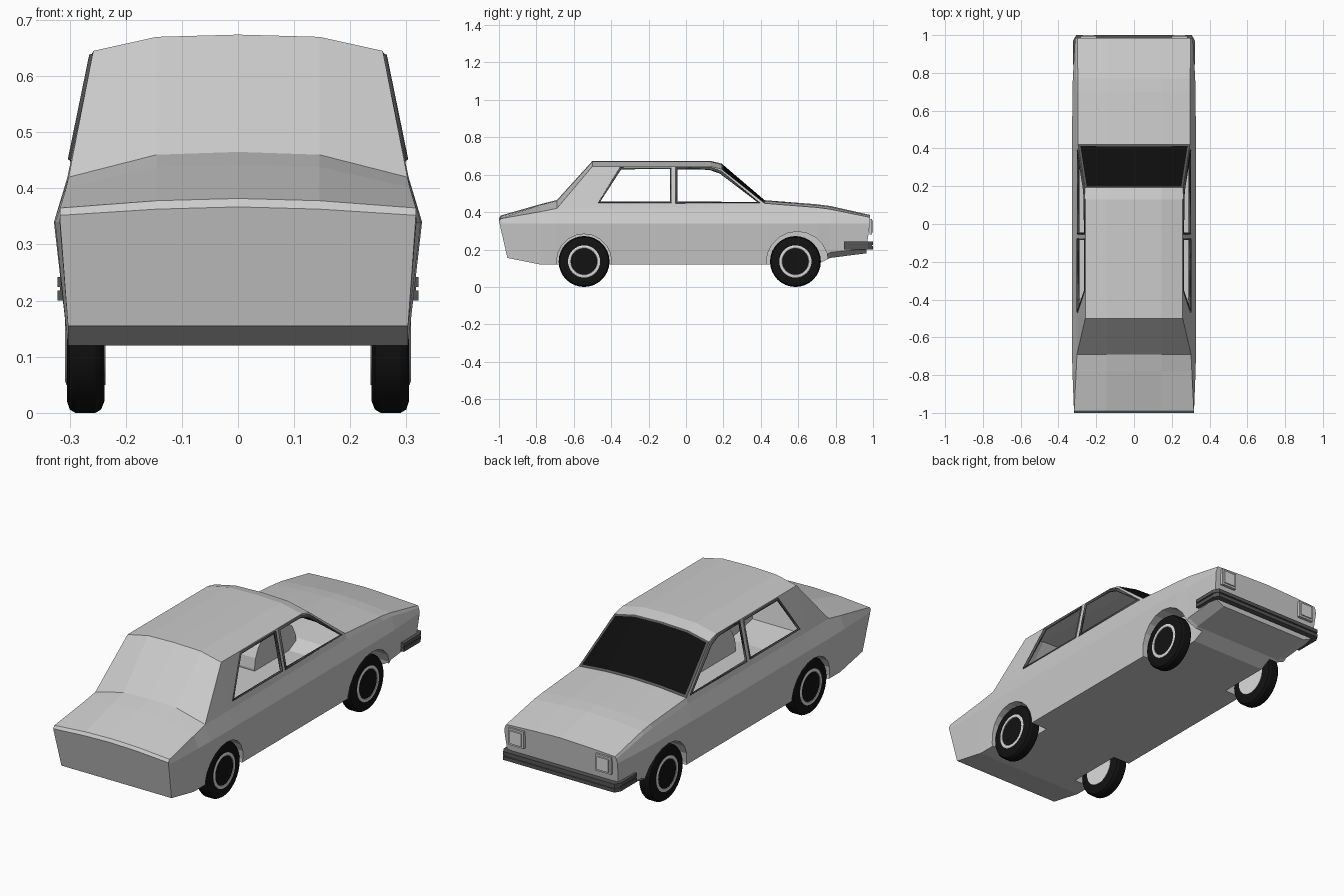
import bpy, bmesh, math
from mathutils import Vector

if "Cube" in bpy.data.objects:
    bpy.data.objects.remove(bpy.data.objects["Cube"])


def material(name, v):
    m = bpy.data.materials.new(name)
    m.diffuse_color = (v, v, v, 1)
    m.use_nodes = True
    m.node_tree.nodes["Principled BSDF"].inputs["Base Color"].default_value = m.diffuse_color
    return m


BODY = material("body grey", 0.60)
TRIM = material("dark grey trim", 0.09)
GLASS = material("black glass", 0.004)
TYRE = material("tyre black", 0.006)
HUB = material("light grey", 0.72)
CUT = material("helper", 0.5)


def add(name, bm, *mats):
    bmesh.ops.recalc_face_normals(bm, faces=bm.faces[:])
    me = bpy.data.meshes.new(name)
    bm.to_mesh(me)
    bm.free()
    ob = bpy.data.objects.new(name, me)
    bpy.context.collection.objects.link(ob)
    for m in mats:
        me.materials.append(m)
    return ob


def prism(name, pts, vec, mat):
    """Polygon of 3D points extruded along vec."""
    bm = bmesh.new()
    f = bm.faces.new([bm.verts.new(p) for p in pts])
    r = bmesh.ops.extrude_face_region(bm, geom=[f])
    bmesh.ops.translate(bm, vec=vec, verts=[v for v in r["geom"] if isinstance(v, bmesh.types.BMVert)])
    if not f.is_valid or len(bm.faces) < len(pts) + 2:
        bm.faces.new([v for v in bm.verts][:len(pts)])
    return add(name, bm, mat)


def lathe(name, prof, centre, side, mat, n=32):
    """Profile of (x, radius) turned around the axle."""
    bm = bmesh.new()
    rings = []
    for x, r in prof:
        rings.append([bm.verts.new((side * x, centre[0] + r * math.cos(2 * math.pi * i / n),
                                    centre[1] + r * math.sin(2 * math.pi * i / n))) for i in range(n)])
    for a, b in zip(rings, rings[1:]):
        for i in range(n):
            j = (i + 1) % n
            bm.faces.new((a[i], a[j], b[j], b[i]))
    bm.faces.new(rings[0])
    bm.faces.new(rings[-1])
    return add(name, bm, mat)


# Body stations: y top, y bottom, z keel, z sill, x waist, x/z shoulder, x/z upper edge, z crown side, z crown
stations = [
    (-1.0, -.955, .155, .155, .317, .317, .352, .317, .352, .363, .367),
    (-.99, -.945, .153, .153, .318, .317, .365, .317, .365, .378, .382),
    (-.78, -.78, .12, .12, .326, .306, .402, .306, .402, .438, .442),
    (-.69, -.69, .12, .12, .328, .302, .42, .302, .42, .46, .465),
    (-.50, -.50, .12, .12, .328, .304, .42, .258, .645, .670, .674),
    (.13, .13, .12, .12, .328, .304, .42, .258, .645, .670, .674),
    (.19, .19, .12, .12, .328, .304, .42, .260, .630, .655, .660),
    (.42, .42, .12, .12, .328, .304, .42, .296, .447, .460, .464),
    (.70, .70, .12, .13, .326, .305, .405, .296, .425, .437, .442),
    (.77, .77, .155, .185, .324, .306, .40, .297, .416, .428, .433),
    (.985, .965, .18, .205, .312, .306, .362, .300, .372, .380, .385),
]
bm = bmesh.new()
rings = []
for yt, yb, zk, zb, xm, xs, zs, xe, ze, zi, zc in stations:
    zm = min(.34, zs - .012)
    half = [(.25, yb, zk), (.303, yb, zb), (xm, yt + (yb - yt) * .1, zm), (xs, yt, zs), (xe, yt, ze), (.145, yt, zi)]
    ring = [(0, yb, zk)] + half + [(0, yt, zc)] + [(-x, y, z) for x, y, z in reversed(half)]
    rings.append([bm.verts.new(p) for p in ring])
for a, b in zip(rings, rings[1:]):
    for i in range(len(a)):
        j = (i + 1) % len(a)
        bm.faces.new((a[i], a[j], b[j], b[i]))
bm.faces.new(rings[0])
bm.faces.new(rings[-1])
bmesh.ops.remove_doubles(bm, verts=bm.verts[:], dist=1e-5)
bmesh.ops.recalc_face_normals(bm, faces=bm.faces[:])

# Windscreen as inset faces with a dark rim
screen = [f for f in bm.faces if .2 < f.calc_center_median().y < .41 and f.normal.y > .3 and f.normal.z > .3]
rim = bmesh.ops.inset_region(bm, faces=screen, thickness=.011, use_even_offset=True)["faces"]
for f in screen:
    f.material_index = 2
for f in rim:
    f.material_index = 1
body = add("car_body", bm, BODY, TRIM, GLASS)

# Cutters for wheel wells and side windows
WHEELS = {"front": (.585, .136), "rear": (-.545, .136)}
WELLS = {"front": ((.595, .13), .166), "rear": (((-.545), .136), .147)}
WINDOWS = {
    "rear": [(-.465, .452), (-.35, .635), (-.08, .635), (-.08, .452)],
    "front": [(-.05, .452), (.388, .452), (.185, .613), (.125, .634), (-.05, .635)],
}
cutters = []
for s in (1, -1):
    for c, r in WELLS.values():
        cutters.append(lathe("well_cutter", [(.21, r), (.45, r)], c, s, BODY, 20))
    for pts in WINDOWS.values():
        cutters.append(prism("window_cutter", [(s * .2, y, z) for y, z in pts], (s * .25, 0, 0), CUT))
for c in cutters:
    c.hide_render = True
    m = body.modifiers.new("cut", "BOOLEAN")
    m.operation = "DIFFERENCE"
    m.solver = "EXACT"
    m.material_mode = "TRANSFER"
    m.object = c
dg = bpy.context.evaluated_depsgraph_get()
mesh = bpy.data.meshes.new_from_object(body.evaluated_get(dg), depsgraph=dg)
body.modifiers.clear()
body.data = mesh
for c in cutters:
    bpy.data.objects.remove(c)

# Open the windows so the cabin is a hollow shell
idx = [i for i, m in enumerate(mesh.materials) if m and m.name == "helper"]
bm = bmesh.new()
bm.from_mesh(mesh)
bmesh.ops.delete(bm, geom=[f for f in bm.faces if f.material_index in idx], context="FACES")
bm.to_mesh(mesh)
bm.free()
for i in reversed(idx):
    mesh.materials.pop(index=i)
bpy.data.materials.remove(CUT)

# Window frames
for s, side in ((1, "right"), (-1, "left")):
    for which, pts in WINDOWS.items():
        cu = bpy.data.curves.new("frame", "CURVE")
        cu.dimensions = "3D"
        cu.bevel_depth = .008
        cu.bevel_resolution = 0
        sp = cu.splines.new("POLY")
        sp.points.add(len(pts) - 1)
        for p, (y, z) in zip(sp.points, pts):
            p.co = (s * (.302 - (z - .42) * .2044), y, z, 1)
        sp.use_cyclic_u = True
        cu.materials.append(TRIM)
        ob = bpy.data.objects.new(f"{side}_{which}_window_frame", cu)
        bpy.context.collection.objects.link(ob)

    # Wheels: tyre with a hub disc on both sides
    for which, c in WHEELS.items():
        tyre = lathe(f"{side}_{which}_tyre",
                     [(.238, .088), (.238, .115), (.244, .13), (.254, .136), (.29, .136), (.30, .13),
                      (.305, .115), (.305, .088)], c, s, TYRE)
        hub = lathe(f"{side}_{which}_hub",
                    [(.236, .086), (.306, .086), (.308, .08), (.307, .072), (.303, .068), (.304, .02)], c, s, HUB)
        for ob in (tyre, hub):
            ob.data.shade_smooth()
            bpy.context.view_layer.objects.active = ob
            ob.select_set(True)
            bpy.ops.object.shade_smooth_by_angle(angle=math.radians(25))
            ob.select_set(False)

    # Headlights: frame and lens
    for name, w, y, mat in (("headlight_frame", .042, .994, BODY), ("headlight_lens", .032, 1.0, HUB)):
        x = s * .24
        prism(f"{side}_{name}", [(x - w, .98, .322 - w), (x + w, .98, .322 - w),
                                 (x + w, .98, .322 + w), (x - w, .98, .322 + w)], (0, y - .98, 0), mat)

# Wrap-around bumper: two strips over a slimmer core
for name, d, z, h in (("bumper_lower_strip", 0, .20, .018), ("bumper_core", .005, .215, .012),
                      ("bumper_upper_strip", 0, .224, .018)):
    half = [(.322 - d, .845), (.322 - d, .972), (.306, 1.0 - d)]
    inner = [(.29, .972), (.29, .845)]
    outline = half + [(-x, y) for x, y in reversed(half)] + [(-x, y) for x, y in reversed(inner)] + inner
    prism(name, [(x, y, z) for x, y in outline], (0, 0, h), TRIM)
